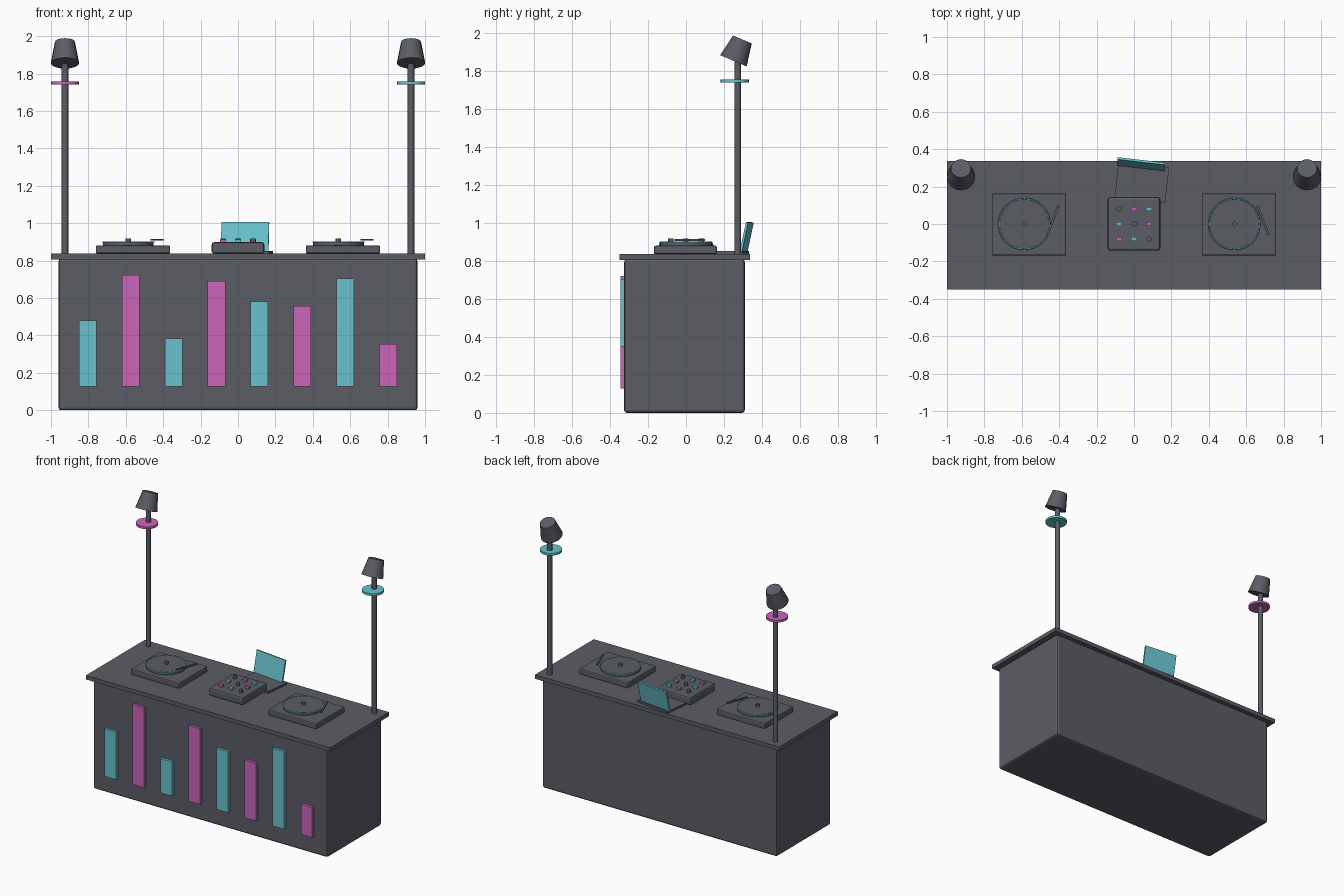
import bpy, math
from mathutils import Vector

if "Cube" in bpy.data.objects:
    bpy.data.objects.remove(bpy.data.objects["Cube"])


def material(name, rgb):
    m = bpy.data.materials.new(name)
    m.diffuse_color = (*rgb, 1)
    m.use_nodes = True
    m.node_tree.nodes["Principled BSDF"].inputs["Base Color"].default_value = m.diffuse_color
    return m


CHARCOAL = material("charcoal", (0.105, 0.11, 0.13))
CYAN = material("cyan", (0.14, 0.54, 0.61))
PINK = material("pink", (0.60, 0.13, 0.49))


def finish(name, mat, bevel=0, segments=2):
    ob = bpy.context.object
    ob.name = name
    ob.data.materials.append(mat)
    if bevel:
        b = ob.modifiers.new("bevel", "BEVEL")
        b.width, b.segments = bevel, segments
    return ob


def box(name, center, size, mat, bevel=0, rot=(0, 0, 0)):
    bpy.ops.mesh.primitive_cube_add(size=1, location=center, rotation=rot)
    bpy.context.object.scale = size
    bpy.ops.object.transform_apply(location=False, rotation=False, scale=True)
    return finish(name, mat, bevel)


def cylinder(name, x, y, z0, z1, r, mat, sides=24):
    bpy.ops.mesh.primitive_cylinder_add(vertices=sides, radius=r, depth=z1 - z0,
                                        location=(x, y, (z0 + z1) / 2))
    ob = finish(name, mat)
    bpy.ops.object.shade_smooth_by_angle(angle=math.radians(35))
    return ob


# Booth body and overhanging table top
TOP = 0.837
box("booth_body", (0, -0.008, 0.405), (1.92, 0.636, 0.81), CHARCOAL, 0.015)
box("table_top", (0, -0.006, 0.822), (2.0, 0.688, 0.03), CHARCOAL)

# Equalizer bars on the front panel
BAR_BASE = 0.128
for i, top in enumerate((0.479, 0.722, 0.382, 0.69, 0.58, 0.556, 0.703, 0.353)):
    x = -0.803 + i * 0.2294
    box(f"equalizer_bar_{i + 1}", (x, -0.333, (BAR_BASE + top) / 2),
        (0.094, 0.025, top - BAR_BASE), PINK if i % 2 else CYAN)

# Turntables: plinth, platter, glowing rim, spindle and tonearm
for side, sign in (("left", -1), ("right", 1)):
    cx = sign * 0.5615
    px = cx - 0.025
    box(f"{side}_turntable_plinth", (cx, -0.003, (TOP + 0.881) / 2),
        (0.398, 0.332, 0.881 - TOP), CHARCOAL, 0.008)
    cylinder(f"{side}_platter", px, 0, 0.878, 0.9, 0.136, CHARCOAL, 32)
    bpy.ops.mesh.primitive_torus_add(major_radius=0.136, minor_radius=0.004,
                                     major_segments=32, minor_segments=6,
                                     location=(px, 0, 0.899))
    finish(f"{side}_platter_rim", CYAN)
    bpy.ops.object.shade_smooth_by_angle()
    cylinder(f"{side}_spindle", px, 0, 0.895, 0.917, 0.014, CHARCOAL, 12)
    box(f"{side}_tonearm", (cx + 0.128, 0.02, 0.911), (0.012, 0.165, 0.01),
        CHARCOAL, rot=(0, 0, sign * 0.36))

# Mixer with a grid of knobs and lit pads
box("mixer_body", (0, 0.001, (TOP + 0.898) / 2), (0.281, 0.286, 0.898 - TOP),
    CHARCOAL, 0.012)
for row in range(3):
    for col in range(3):
        x, y = (col - 1) * 0.08, (row - 1) * 0.08
        kind = (col + row) % 3
        if kind == 2:
            cylinder(f"mixer_knob_{row}_{col}", x, y, 0.895, 0.918, 0.014,
                     CHARCOAL, 12)
        else:
            box(f"mixer_pad_{row}_{col}", (x, y, 0.904), (0.03, 0.022, 0.018),
                (PINK, CYAN)[kind])

# Laptop turned slightly, with the lid leaning back
YAW = -0.115
box("laptop_base", (0.042, 0.222, 0.8445), (0.272, 0.19, 0.015), CHARCOAL,
    rot=(0, 0, YAW))
box("laptop_screen", (0.0375, 0.320, 0.926), (0.256, 0.012, 0.16), CYAN,
    rot=(-0.21, 0, YAW))

# Lamp posts at the back corners with a ring and a tilted lamp head
for side, sign, ring in (("left", -1, PINK), ("right", 1, CYAN)):
    x = sign * 0.925
    cylinder(f"{side}_pole", x, 0.273, TOP, 1.9, 0.0175, CHARCOAL, 12)
    cylinder(f"{side}_pole_ring", x, 0.257, 1.742, 1.758, 0.0745, ring, 24)
    bpy.ops.mesh.primitive_cone_add(vertices=16, radius1=0.076, radius2=0.0535,
                                    depth=0.122, location=(x, 0.2735, 1.912),
                                    rotation=(-0.4, 0, 0))
    finish(f"{side}_lamp_head", CHARCOAL)
    bpy.ops.object.shade_smooth_by_angle(angle=math.radians(35))
